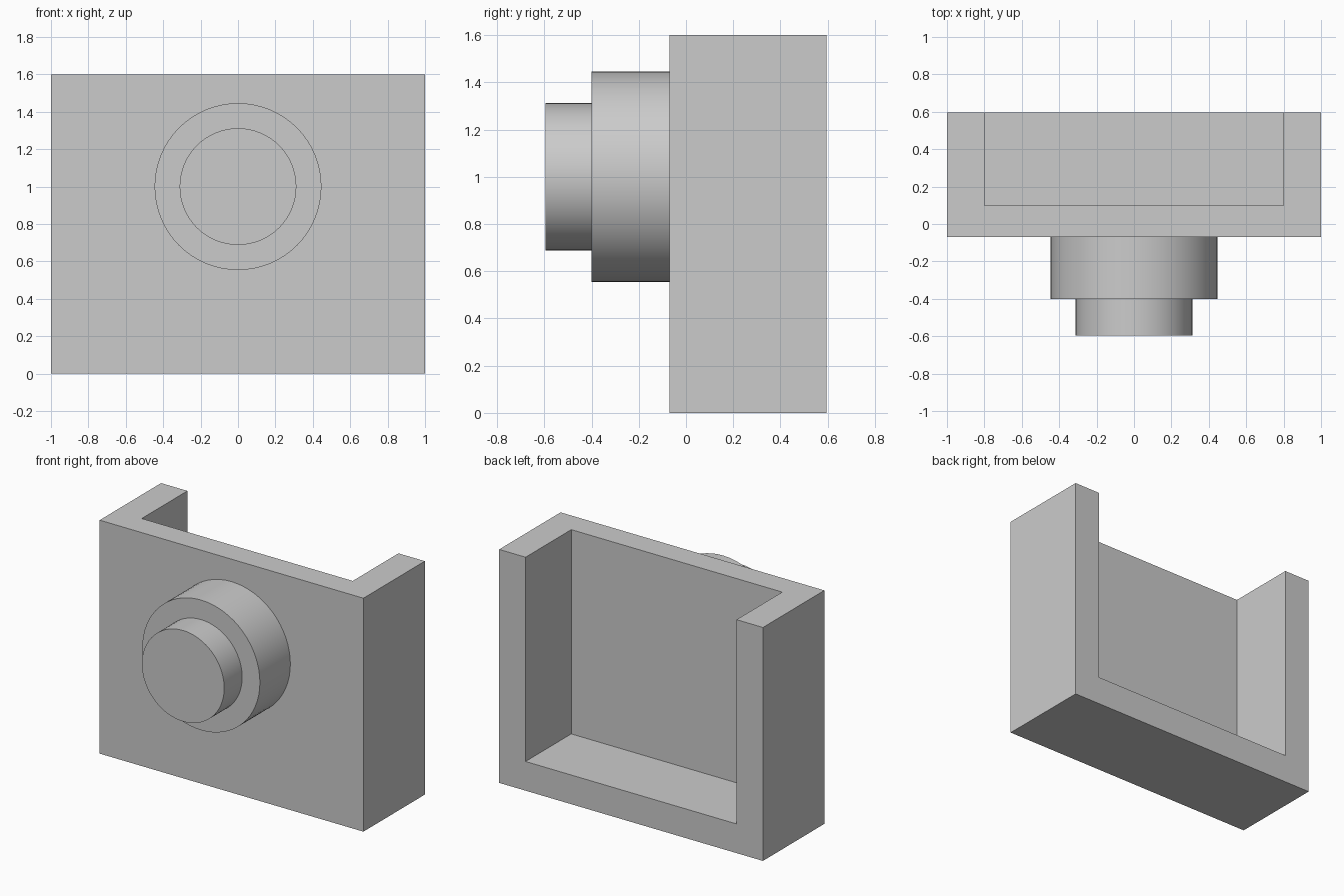
import bpy
import math

old = bpy.data.objects.get("Cube")
if old:
    bpy.data.objects.remove(old, do_unlink=True)

# Single plain grey
grey = bpy.data.materials.new("plain_grey")
grey.use_nodes = True
GREY = (0.6, 0.6, 0.6, 1)
grey.diffuse_color = GREY
grey.node_tree.nodes["Principled BSDF"].inputs["Base Color"].default_value = GREY

BACK, FRONT, POCKET = 0.595, -0.07, 0.10
HEIGHT, WALL = 1.6, 0.2


def box(name, low, high):
    centre = [(a + b) / 2 for a, b in zip(low, high)]
    bpy.ops.mesh.primitive_cube_add(size=1, location=centre)
    ob = bpy.context.object
    ob.name = name
    ob.scale = [b - a for a, b in zip(low, high)]
    bpy.ops.object.transform_apply(location=False, rotation=False, scale=True)
    return ob


def disc(name, radius, y_front, y_back):
    bpy.ops.mesh.primitive_cylinder_add(
        vertices=64, radius=radius, depth=y_back - y_front,
        location=(0, (y_front + y_back) / 2, 1), rotation=(math.pi / 2, 0, 0))
    ob = bpy.context.object
    ob.name = name
    ob.data.materials.append(grey)
    bpy.ops.object.shade_smooth_by_angle(angle=math.radians(30))


# Housing block, hollowed from the back and open at the top
cutter = box("pocket_cutter", (WALL - 1, POCKET, WALL), (1 - WALL, BACK + 1, HEIGHT + 1))
cutter.hide_render = True
housing = box("housing", (-1, FRONT, 0), (1, BACK, HEIGHT))
housing.data.materials.append(grey)
cut = housing.modifiers.new("pocket", "BOOLEAN")
cut.operation = "DIFFERENCE"
cut.solver = "EXACT"
cut.object = cutter
bpy.ops.object.modifier_apply(modifier=cut.name)
bpy.data.objects.remove(cutter, do_unlink=True)

# Stepped round boss on the front
disc("large_boss", 0.446, -0.4, FRONT)
disc("small_boss", 0.312, -BACK, -0.4)
